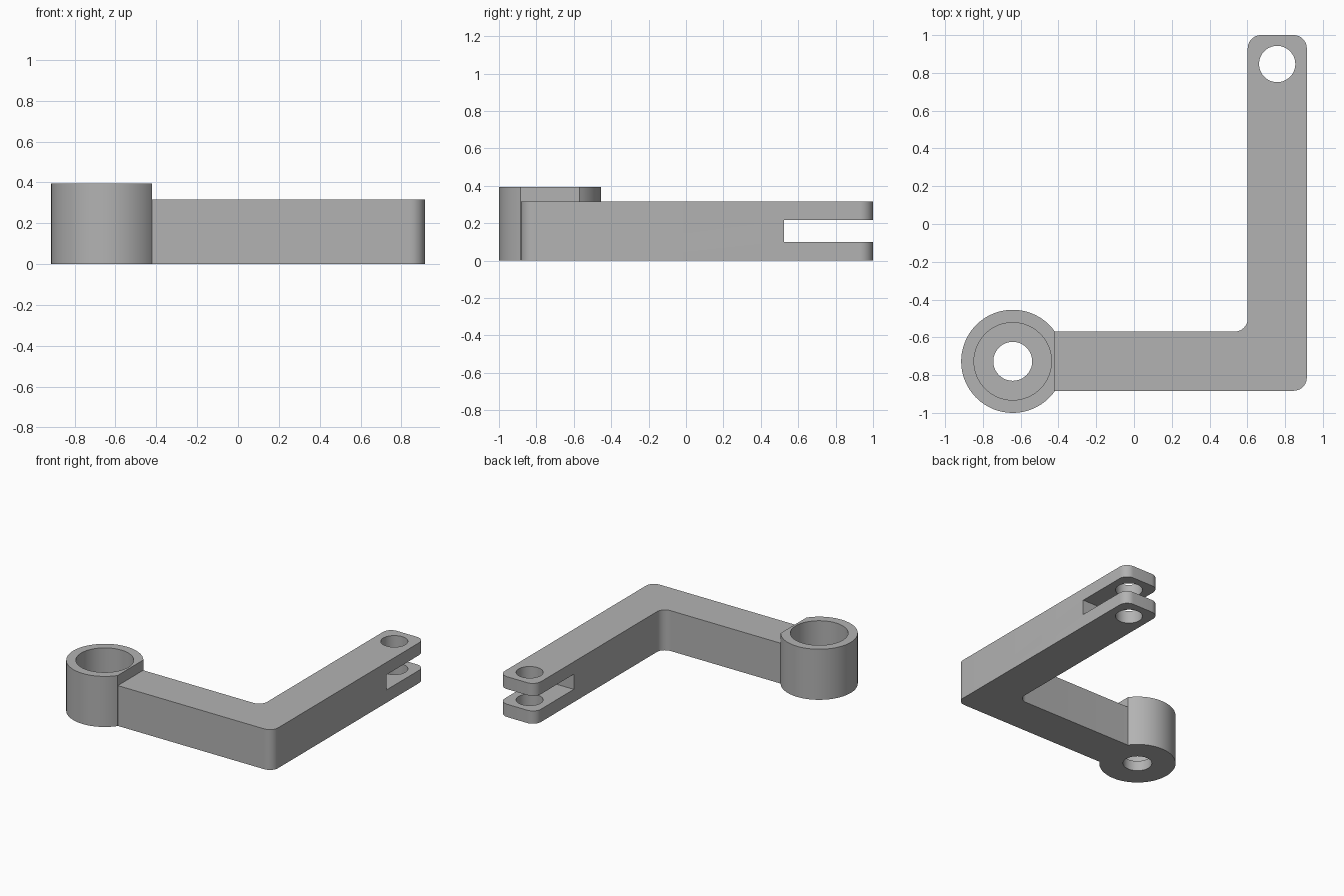
import bpy, bmesh, math

if "Cube" in bpy.data.objects:
    bpy.data.objects.remove(bpy.data.objects["Cube"])

H_ARM, H_RING = 0.315, 0.395
RING = (-0.642, -0.727)
FLAT_X = -0.42
PIN = (0.758, 0.847)

metal = bpy.data.materials.new("grey metal")
metal.diffuse_color = (0.45, 0.45, 0.45, 1)
metal.use_nodes = True
metal.node_tree.nodes["Principled BSDF"].inputs["Base Color"].default_value = metal.diffuse_color


def prism(name, pts, z0, z1):
    """Extrude a flat counter-clockwise outline from z0 to z1."""
    bm = bmesh.new()
    face = bm.faces.new([bm.verts.new((x, y, z0)) for x, y in pts])
    res = bmesh.ops.extrude_face_region(bm, geom=[face])
    top = [v for v in res["geom"] if isinstance(v, bmesh.types.BMVert)]
    bmesh.ops.translate(bm, verts=top, vec=(0, 0, z1 - z0))
    bmesh.ops.recalc_face_normals(bm, faces=bm.faces)
    mesh = bpy.data.meshes.new(name)
    bm.to_mesh(mesh)
    bm.free()
    mesh.materials.append(metal)
    ob = bpy.data.objects.new(name, mesh)
    bpy.context.collection.objects.link(ob)
    return ob


def arc(c, r, a0, a1, n):
    return [(c[0] + r * math.cos(math.radians(a0 + (a1 - a0) * i / n)),
             c[1] + r * math.sin(math.radians(a0 + (a1 - a0) * i / n)))
            for i in range(n + 1)]


def circle(c, r, n=64):
    return arc(c, r, 0, 360, n)[:-1]


def box(x0, x1, y0, y1):
    return [(x0, y0), (x1, y0), (x1, y1), (x0, y1)]


def combine(ob, other, op):
    mod = ob.modifiers.new(op.lower(), 'BOOLEAN')
    mod.operation, mod.solver, mod.object = op, 'EXACT', other
    bpy.context.view_layer.objects.active = ob
    bpy.ops.object.modifier_apply(modifier=mod.name)
    bpy.data.objects.remove(other)


# L-shaped arm with rounded outer corners and an inner fillet
R = 0.07
x0, x1, y0, y1 = 0.602, 0.915, -0.883, -0.57
outline = [(FLAT_X - 0.008, y0)]
outline += arc((x1 - R, y0 + R), R, -90, 0, 10)
outline += arc((x1 - R, 1 - R), R, 0, 90, 10)
outline += arc((x0 + R, 1 - R), R, 90, 180, 10)
outline += arc((x0 - R, y1 + R), R, 0, -90, 10)
outline += [(FLAT_X - 0.008, y1)]
arm = prism("bell_crank_arm", outline, 0, H_ARM)

# Fork slot and pin hole at the far end
combine(arm, prism("slot_cutter", box(0.4, 1.1, 0.525, 1.2), 0.10, 0.218), 'DIFFERENCE')
combine(arm, prism("pin_cutter", circle(PIN, 0.096), -0.1, 0.5), 'DIFFERENCE')

# Round boss, trimmed flat where the arm meets it
half = math.degrees(math.acos((FLAT_X - RING[0]) / 0.273))
boss = prism("boss", arc(RING, 0.273, half, 360 - half, 72), 0, H_RING)
combine(arm, boss, 'UNION')

# Counterbore and through hole in the boss
combine(arm, prism("counterbore_cutter", circle(RING, 0.205), 0.079, 0.6), 'DIFFERENCE')
combine(arm, prism("bore_cutter", circle(RING, 0.103), -0.1, 0.6), 'DIFFERENCE')

# Smooth curved walls, sharp edges
bpy.ops.object.select_all(action='DESELECT')
arm.select_set(True)
bpy.context.view_layer.objects.active = arm
bpy.ops.object.shade_smooth_by_angle(angle=math.radians(30))
